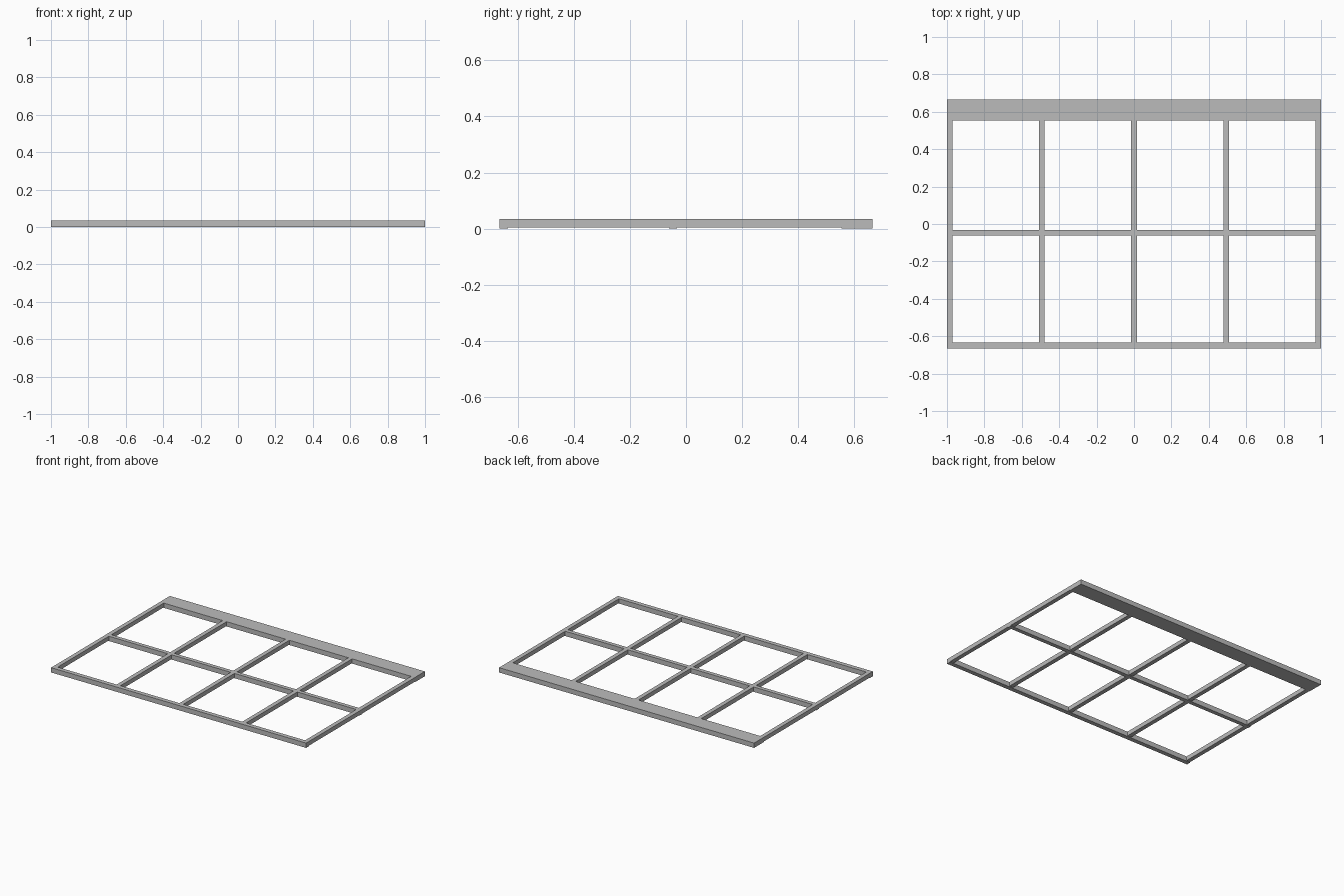
import bpy

cube = bpy.data.objects.get("Cube")
if cube:
    bpy.data.objects.remove(cube, do_unlink=True)

grey = bpy.data.materials.new("plain grey")
grey.use_nodes = True
colour = (0.5, 0.5, 0.5, 1)
grey.diffuse_color = colour
grey.node_tree.nodes["Principled BSDF"].inputs["Base Color"].default_value = colour

HEIGHT = 0.034   # full rail thickness
STEP = 0.004     # uprights are raised slightly off the ground
BAR = 0.03       # width of the narrow bars


def box(name, x0, x1, y0, y1, z0):
    """Axis-aligned bar reaching up to the common top surface."""
    bpy.ops.mesh.primitive_cube_add(
        size=1, location=((x0 + x1) / 2, (y0 + y1) / 2, (z0 + HEIGHT) / 2))
    ob = bpy.context.object
    ob.name = name
    ob.scale = (x1 - x0, y1 - y0, HEIGHT - z0)
    bpy.ops.object.transform_apply(location=False, rotation=False, scale=True)
    ob.data.materials.append(grey)


# Full-width rails: narrow front and middle, wide back
rails = {
    "front_rail": (-0.665, -0.634),
    "middle_rail": (-0.061, -0.032),
    "back_rail": (0.554, 0.665),
}
for name, (y0, y1) in rails.items():
    box(name, -1, 1, y0, y1, 0)

# Uprights fitted between the rails, evenly spaced
spans = {
    "front": (rails["front_rail"][1], rails["middle_rail"][0]),
    "back": (rails["middle_rail"][1], rails["back_rail"][0]),
}
columns = ["right_stile", "right_glazing_bar", "centre_glazing_bar",
           "left_glazing_bar", "left_stile"]
pitch = (2 - BAR) / 4
for i, column in enumerate(columns):
    x = (i - 2) * pitch
    for part, (y0, y1) in spans.items():
        box(f"{column}_{part}", x - BAR / 2, x + BAR / 2, y0, y1, STEP)
